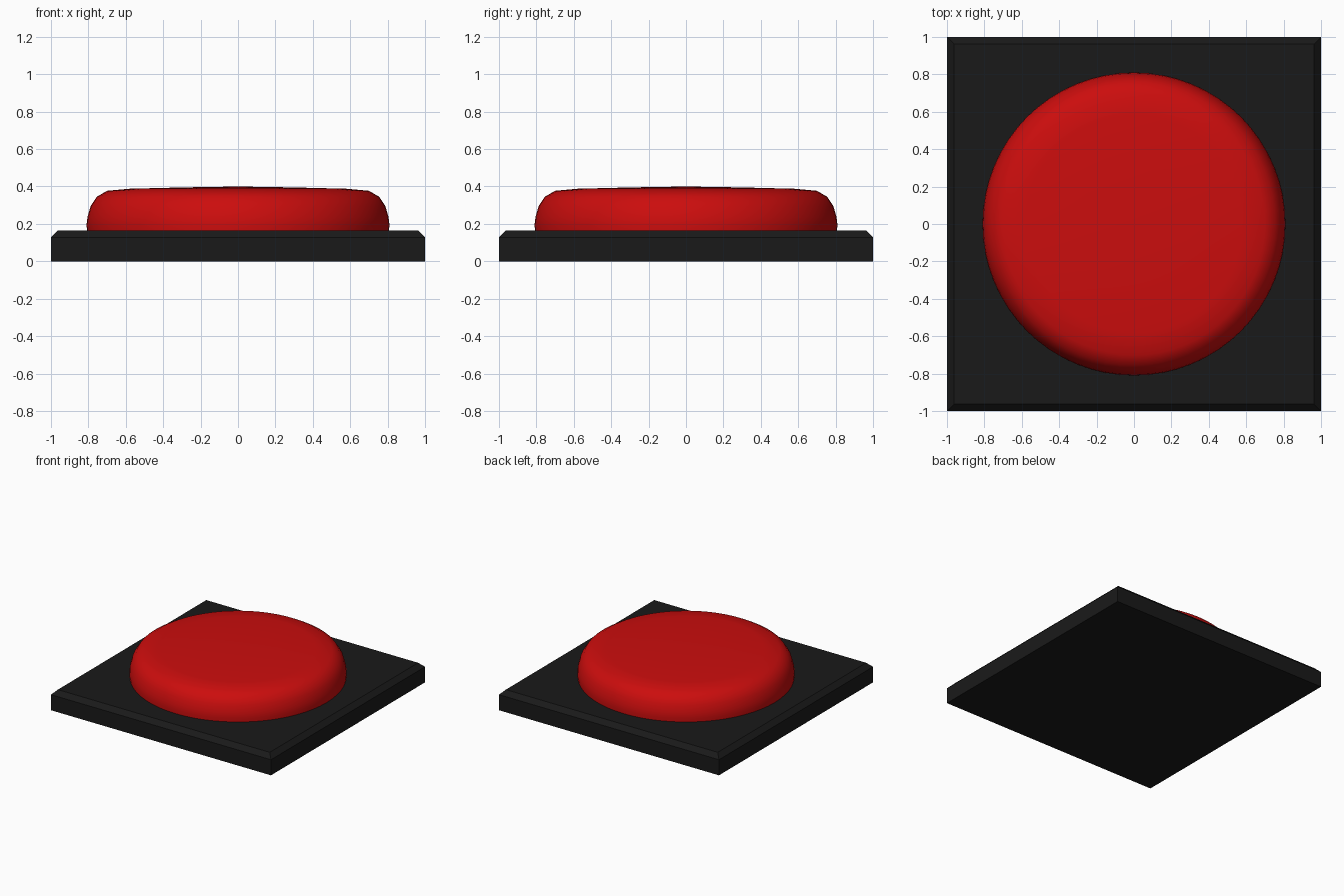
import bpy, bmesh, math

if "Cube" in bpy.data.objects:
    bpy.data.objects.remove(bpy.data.objects["Cube"])


def add_object(name, bm, color):
    bmesh.ops.recalc_face_normals(bm, faces=bm.faces)
    mesh = bpy.data.meshes.new(name)
    bm.to_mesh(mesh)
    bm.free()
    mat = bpy.data.materials.new(name + "_material")
    mat.diffuse_color = color
    mat.use_nodes = True
    mat.node_tree.nodes["Principled BSDF"].inputs["Base Color"].default_value = mat.diffuse_color
    mesh.materials.append(mat)
    obj = bpy.data.objects.new(name, mesh)
    bpy.context.collection.objects.link(obj)
    return obj


# Square base plate with a chamfered top rim
HEIGHT, CHAMFER = 0.165, 0.037
bm = bmesh.new()
bmesh.ops.create_cube(bm, size=1)
for v in bm.verts:
    v.co = (v.co.x * 2, v.co.y * 2, (v.co.z + 0.5) * HEIGHT)
top_edges = [e for e in bm.edges if all(v.co.z > HEIGHT / 2 for v in e.verts)]
bmesh.ops.bevel(bm, geom=top_edges, offset=CHAMFER, segments=1,
                profile=0.5, affect='EDGES')
add_object("base_plate", bm, (0.01, 0.01, 0.01, 1))

# Round push button: profile revolved around z
profile = [(0.0, 0.14), (0.805, 0.14), (0.81, 0.195), (0.805, 0.235),
           (0.788, 0.295), (0.755, 0.345), (0.70, 0.377),
           (0.58, 0.388), (0.30, 0.395), (0.0, 0.40)]
bm = bmesh.new()
verts = [bm.verts.new((r, 0, z)) for r, z in profile]
edges = [bm.edges.new(pair) for pair in zip(verts, verts[1:])]
bmesh.ops.spin(bm, geom=verts + edges, cent=(0, 0, 0), axis=(0, 0, 1),
               angle=math.tau, steps=64, use_merge=True)
bmesh.ops.remove_doubles(bm, verts=bm.verts, dist=0.0001)
button = add_object("push_button", bm, (0.6, 0.004, 0.004, 1))

bpy.context.view_layer.objects.active = button
button.select_set(True)
bpy.ops.object.shade_smooth_by_angle(angle=math.radians(50))
